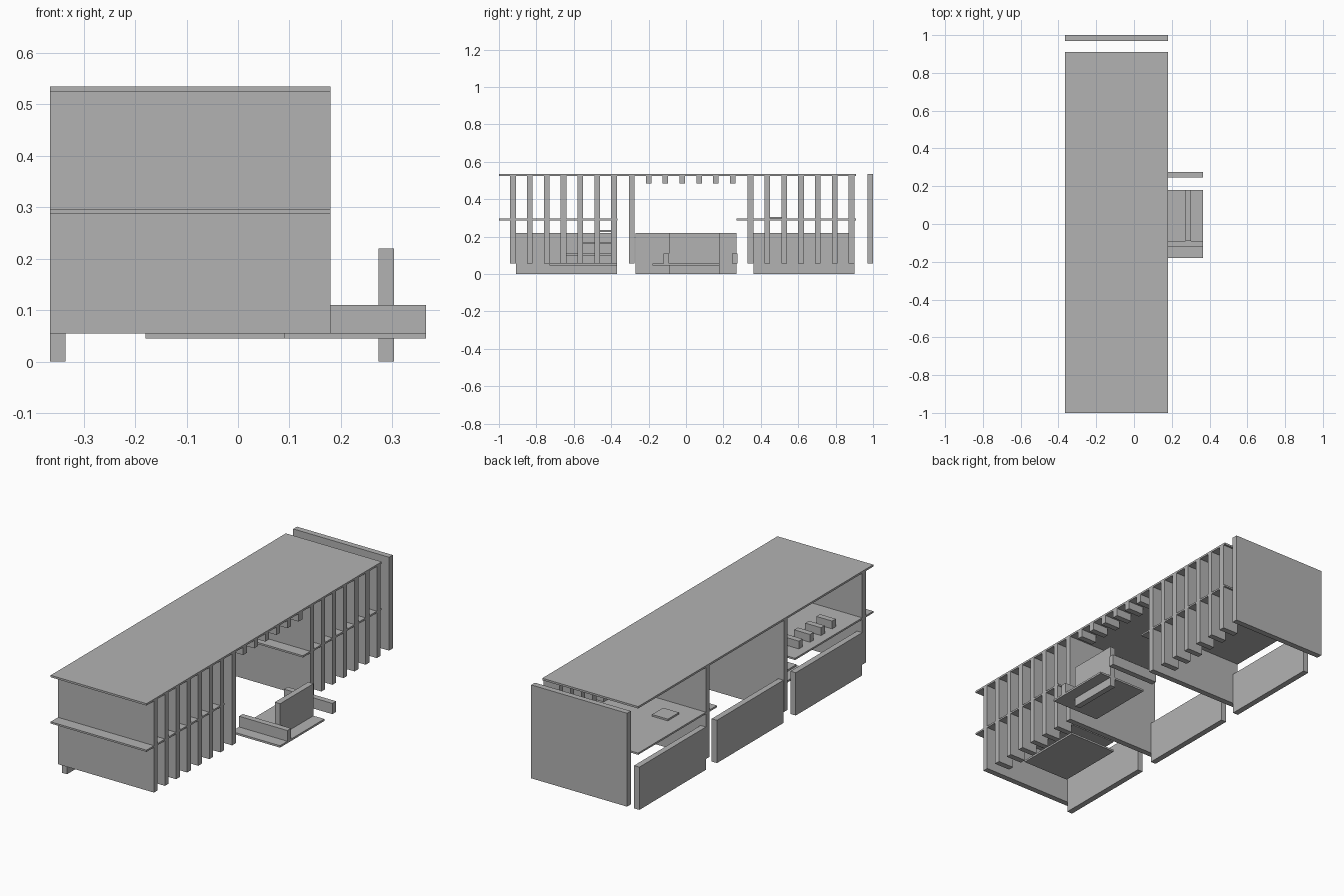
import bpy

cube = bpy.data.objects.get("Cube")
if cube:
    bpy.data.objects.remove(cube, do_unlink=True)

grey = bpy.data.materials.new("plain grey")
grey.use_nodes = True
colour = (0.45, 0.45, 0.45, 1)
grey.diffuse_color = colour
grey.node_tree.nodes["Principled BSDF"].inputs["Base Color"].default_value = colour


def box(name, x, y, z):
    """Box given by its (low, high) range on each axis."""
    ranges = (x, y, z)
    bpy.ops.mesh.primitive_cube_add(size=1, location=[(a + b) / 2 for a, b in ranges])
    ob = bpy.context.object
    ob.name = name
    ob.scale = [b - a for a, b in ranges]
    bpy.ops.object.transform_apply(location=False, rotation=False, scale=True)
    ob.data.materials.append(grey)
    return ob


def around(centre, width=0.03):
    return (centre - width / 2, centre + width / 2)


DEPTH = (-0.365, 0.18)      # building depth
FIN = (0.09, 0.18)          # depth of the facade fins
HEIGHT = (0.055, 0.526)
STEP = 0.09
PLATFORM = (0.045, 0.055)

# Roof and the two upper floors
box("roof", DEPTH, (-1, 0.91), (0.525, 0.535))
box("front_upper_floor", DEPTH, (-1, -0.365), (0.287, 0.296))
box("back_upper_floor", DEPTH, (0.27, 0.91), (0.287, 0.296))

# Cross walls
for name, y in (("front", -0.925), ("front_middle", -0.29), ("back_middle", 0.345)):
    box(name + "_cross_wall", DEPTH, around(y), HEIGHT)
box("back_end_wall", DEPTH, (0.97, 1), (0.055, 0.535))

# Fins along the open side, cut short over the middle bay
for i in range(6):
    box("front_bay_fin", FIN, around(-0.835 + i * STEP), HEIGHT)
    box("middle_bay_short_fin", FIN, around(-0.2 + i * STEP), (0.485, 0.526))
    box("back_bay_fin", FIN, around(0.435 + i * STEP), HEIGHT)

# Low parapets on the other side
for name, y in (("front", -0.64), ("middle", 0), ("back", 0.63)):
    box(name + "_low_wall", (-0.365, -0.335), around(y, 0.54), (0, 0.22))

# Terraced steps in the front bay
box("front_platform", (-0.18, 0.09), (-0.73, -0.37), PLATFORM)
for i, top in enumerate((0.11, 0.17, 0.235)):
    box("step", (-0.18, 0.09), (-0.64 + i * STEP, -0.37), (top - 0.01, top))

# Entrance platform with its screen and beams
box("entrance_platform", (0.09, 0.365), (-0.18, 0.18), PLATFORM)
box("entrance_screen", (0.273, 0.303), (-0.09, 0.18), (0, 0.22))
for y in (-0.105, 0.26):
    box("entrance_beam", (0.09, 0.365), around(y), (0.055, 0.11))

# Benches and a low table on the upper floors
for i in range(4):
    box("bench", (-0.32, -0.23), around(-0.745 + i * STEP), (0.296, 0.336))
box("low_table", (-0.275, -0.185), (0.45, 0.54), (0.296, 0.305))
